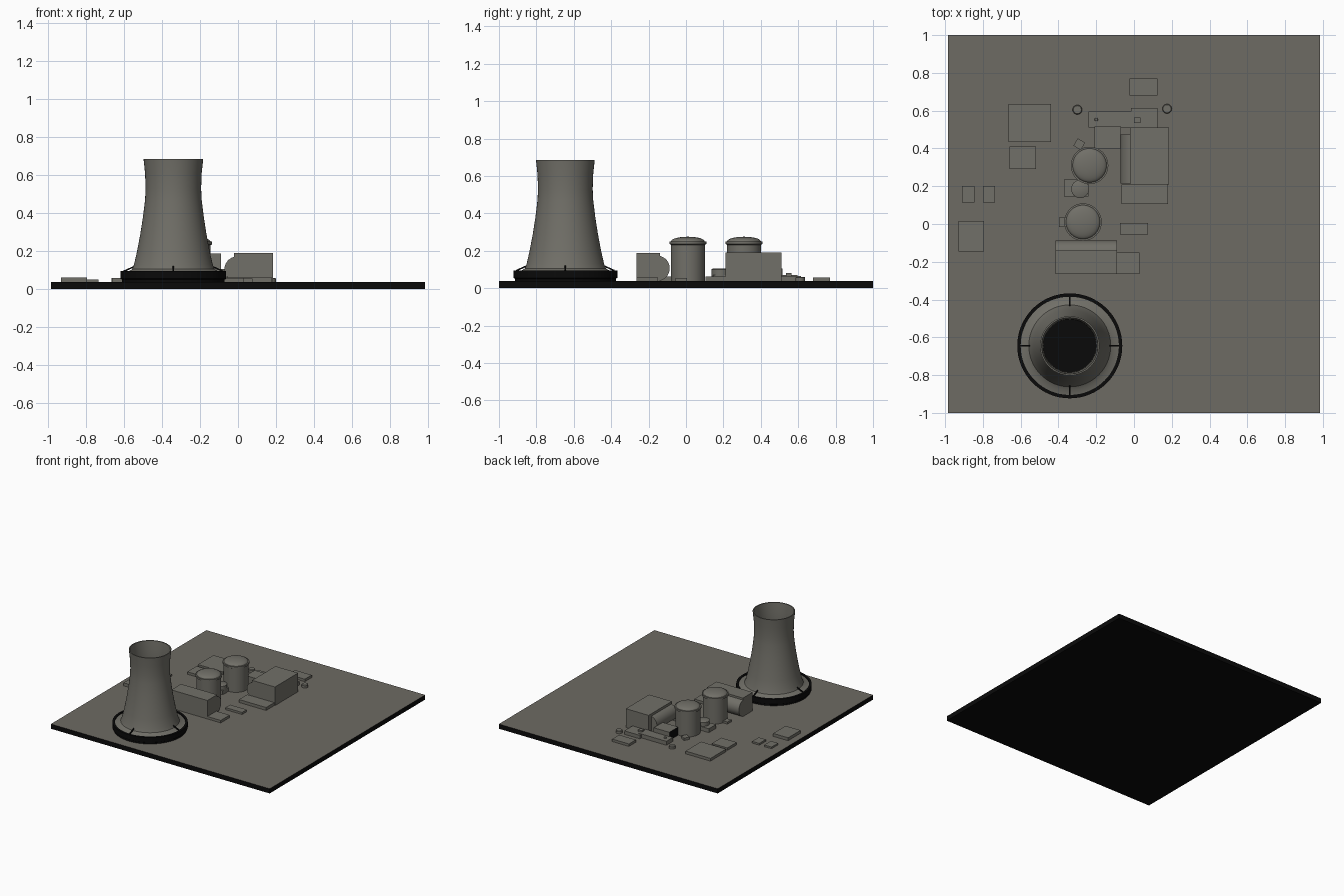
import bpy, bmesh, math
from mathutils import Matrix

cube = bpy.data.objects.get("Cube")
if cube:
    bpy.data.objects.remove(cube, do_unlink=True)

GROUND = 0.038


def material(name, rgb):
    m = bpy.data.materials.new(name)
    m.use_nodes = True
    m.diffuse_color = (*rgb, 1)
    m.node_tree.nodes["Principled BSDF"].inputs["Base Color"].default_value = (*rgb, 1)
    return m


earth = material("warm_grey_ground", (0.155, 0.145, 0.125))
concrete = material("concrete_grey", (0.165, 0.16, 0.138))
black = material("black", (0.003, 0.003, 0.003))


def finish(bm, name, mats, smooth=False):
    bmesh.ops.recalc_face_normals(bm, faces=bm.faces[:])
    mesh = bpy.data.meshes.new(name)
    bm.to_mesh(mesh)
    bm.free()
    for m in mats:
        mesh.materials.append(m)
    ob = bpy.data.objects.new(name, mesh)
    bpy.context.collection.objects.link(ob)
    if smooth:
        bpy.ops.object.select_all(action="DESELECT")
        ob.select_set(True)
        bpy.context.view_layer.objects.active = ob
        bpy.ops.object.shade_smooth_by_angle(angle=math.radians(35))
    return ob


def box(name, x0, x1, y0, y1, top, mats=(concrete,), bottom=GROUND - 0.003, turn=0, dark=None):
    """Box from its limits; faces passing the dark rule take the second material."""
    bm = bmesh.new()
    bmesh.ops.create_cube(bm, size=1)
    for f in bm.faces:
        if dark and dark(f.normal):
            f.material_index = 1
    place = Matrix.Translation(((x0 + x1) / 2, (y0 + y1) / 2, (bottom + top) / 2))
    size = Matrix.Diagonal((x1 - x0, y1 - y0, top - bottom, 1))
    bm.transform(place @ Matrix.Rotation(turn, 4, "Z") @ size)
    return finish(bm, name, mats)


def lathe(name, x, y, profile, mat, steps=48, closed=False):
    """Spin a (radius, height) profile around a vertical axis."""
    bm = bmesh.new()
    verts = [bm.verts.new((r, 0, z)) for r, z in profile]
    pairs = list(zip(verts, verts[1:]))
    if closed:
        pairs.append((verts[-1], verts[0]))
    edges = [bm.edges.new(p) for p in pairs]
    bmesh.ops.spin(bm, geom=verts + edges, cent=(0, 0, 0), axis=(0, 0, 1),
                   angle=math.tau, steps=steps)
    bmesh.ops.remove_doubles(bm, verts=bm.verts[:], dist=0.0001)
    bm.transform(Matrix.Translation((x, y, 0)))
    return finish(bm, name, [mat], True)


def lying_tank(name, centre, radius, length, along_y=False):
    bm = bmesh.new()
    bmesh.ops.create_cone(bm, cap_ends=True, segments=32, radius1=radius,
                          radius2=radius, depth=length)
    axis = "X" if along_y else "Y"
    bm.transform(Matrix.Translation(centre) @ Matrix.Rotation(math.pi / 2, 4, axis))
    return finish(bm, name, [concrete], True)


# Ground slab: grey top, black sides and underside
box("ground_slab", -0.985, 0.985, -1, 1, GROUND, (earth, black), 0,
    dark=lambda n: n.z < 0.5)

# Cooling tower: thin flared shell, black basin ring and dark floor
TX, TY = -0.34, -0.645
outer = [(0.262, 0.088), (0.235, 0.094), (0.217, 0.105), (0.207, 0.13), (0.191, 0.2),
         (0.174, 0.29), (0.16, 0.38), (0.149, 0.47), (0.146, 0.53),
         (0.149, 0.61), (0.157, 0.685)]
inner = [(r - 0.008, z) for r, z in reversed(outer[2:])]
lathe("cooling_tower_shell", TX, TY, outer + inner, concrete, 64)
lathe("cooling_tower_basin", TX, TY, [(0.27, 0.03), (0.27, 0.05), (0.278, 0.055),
      (0.278, 0.095), (0.26, 0.095), (0.26, 0.03)], black, 64, True)
lathe("cooling_tower_floor", TX, TY, [(0, 0.105), (0.209, 0.105)], black)

# Four radial struts on the flare
for i in range(4):
    bm = bmesh.new()
    bmesh.ops.create_cube(bm, size=1)
    bm.transform(Matrix.Rotation(i * math.pi / 2, 4, "Z")
                 @ Matrix.Translation((0.235, 0, 0.106))
                 @ Matrix.Rotation(math.radians(24), 4, "Y")
                 @ Matrix.Diagonal((0.06, 0.008, 0.008, 1)))
    bm.transform(Matrix.Translation((TX, TY, 0)))
    finish(bm, f"basin_strut_{i + 1}", [black])

# Reactor buildings: cylinder, overhanging rim and shallow dome
for label, x, y in (("back", -0.235, 0.31), ("front", -0.27, 0.01)):
    dome = [(0.09 * math.cos(a), 0.25 + 0.025 * math.sin(a))
            for a in (i * math.pi / 16 for i in range(8))]
    lathe(f"reactor_{label}", x, y, [(0.091, 0.035), (0.091, 0.232), (0.099, 0.236),
          (0.099, 0.25)] + dome + [(0, 0.275)], concrete)

# Turbine halls with half-buried lying tanks
box("turbine_hall_back", -0.02, 0.185, 0.21, 0.51, 0.19)
lying_tank("hall_tank_back", (-0.005, 0.345, 0.106), 0.066, 0.26, True)
box("turbine_hall_front", -0.415, -0.09, -0.265, -0.14, 0.188)
lying_tank("hall_tank_front", (-0.2525, -0.155, 0.106), 0.068, 0.325)

# Low annexes and outbuildings: x limits, y limits, height
for name, *limits in (
    ("front_hall_annex", -0.09, 0.03, -0.265, -0.15, 0.058),
    ("yard_store", -0.075, 0.075, -0.055, 0.005, 0.055),
    ("back_hall_front_annex", -0.065, 0.18, 0.105, 0.21, 0.062),
    ("back_hall_rear_annex", -0.015, 0.125, 0.51, 0.615, 0.066),
    ("rear_store", -0.025, 0.125, 0.68, 0.77, 0.058),
    ("service_block", -0.24, 0.01, 0.51, 0.595, 0.07),
    ("service_block_end", 0.0, 0.035, 0.535, 0.565, 0.08),
    ("pump_house", -0.37, -0.24, 0.145, 0.235, 0.07),
    ("reactor_porch", -0.397, -0.355, -0.015, 0.035, 0.055),
    ("office_large", -0.665, -0.44, 0.435, 0.635, 0.06),
    ("office_small", -0.66, -0.52, 0.29, 0.41, 0.058),
    ("hut_outer", -0.91, -0.845, 0.115, 0.2, 0.052),
    ("hut_inner", -0.8, -0.735, 0.115, 0.2, 0.052),
    ("warehouse", -0.93, -0.795, -0.145, 0.015, 0.062),
):
    box(name, *limits)
box("control_block", -0.21, -0.07, 0.40, 0.515, 0.105, (concrete, black),
    dark=lambda n: n.x < -0.5)
box("angled_hut", -0.313, -0.267, 0.4, 0.445, 0.058, turn=math.radians(-30))

# Round tanks
for name, x, y, r, top in (("small_tank_right", -0.3, 0.605, 0.025, 0.06),
                           ("small_tank_left", 0.175, 0.61, 0.025, 0.06),
                           ("pump_tank", -0.285, 0.185, 0.048, 0.105),
                           ("service_vent", -0.2, 0.553, 0.009, 0.08)):
    lathe(name, x, y, [(r, 0.035), (r, top - 0.004), (r * 0.85, top), (0, top)], concrete, 24)
